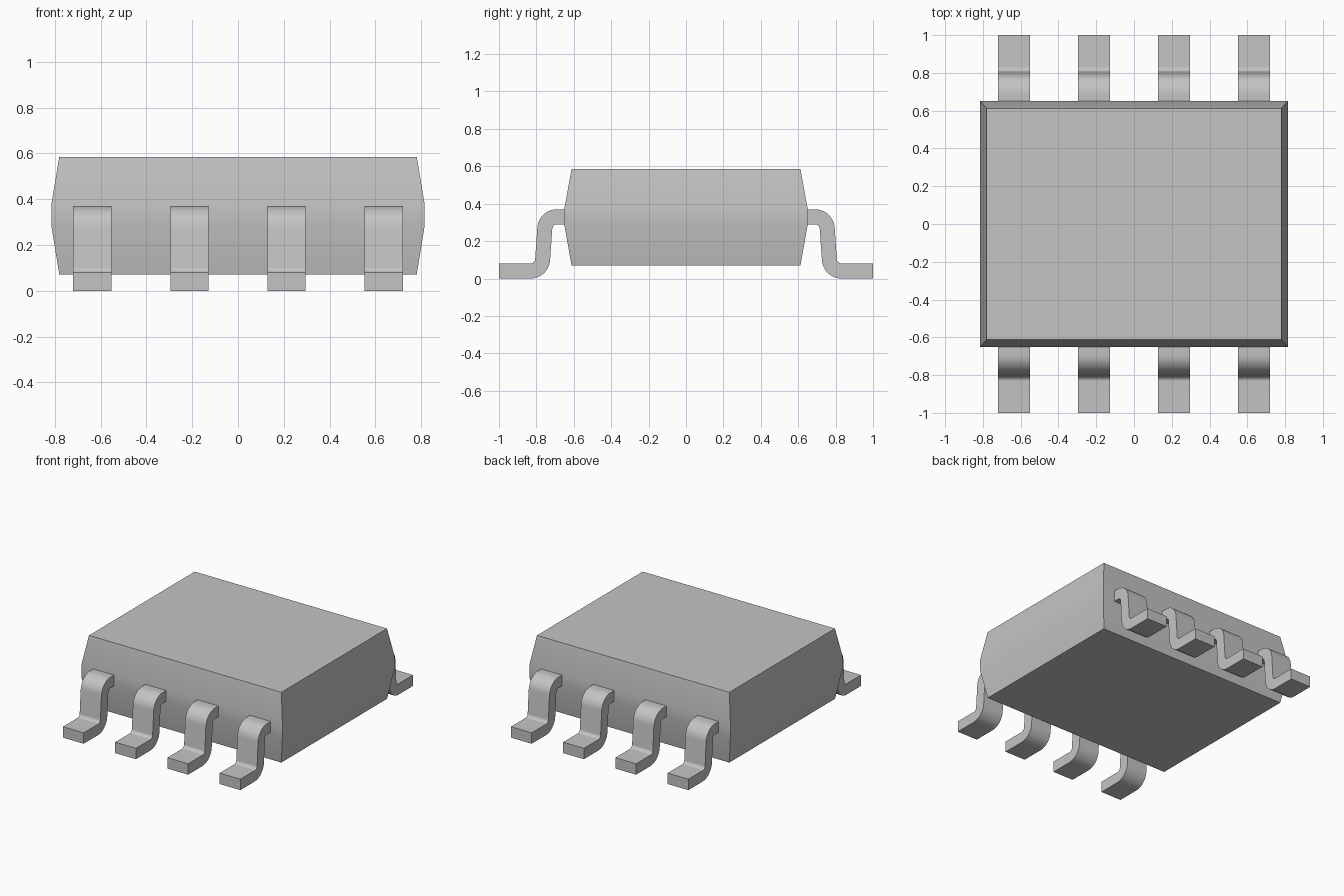
import bpy, bmesh, math

if "Cube" in bpy.data.objects:
    bpy.data.objects.remove(bpy.data.objects["Cube"])

grey = bpy.data.materials.new("plain grey")
grey.diffuse_color = (0.55, 0.55, 0.55, 1)
grey.use_nodes = True
grey.node_tree.nodes["Principled BSDF"].inputs["Base Color"].default_value = grey.diffuse_color


def make_object(name, bm):
    bmesh.ops.recalc_face_normals(bm, faces=bm.faces)
    mesh = bpy.data.meshes.new(name)
    bm.to_mesh(mesh)
    bm.free()
    mesh.materials.append(grey)
    ob = bpy.data.objects.new(name, mesh)
    bpy.context.collection.objects.link(ob)
    bpy.ops.object.select_all(action='DESELECT')
    ob.select_set(True)
    bpy.context.view_layer.objects.active = ob
    bpy.ops.object.shade_smooth_by_angle(angle=math.radians(30))
    return ob


def arc(center, radius, start, end, steps=10):
    angles = [math.radians(start + (end - start) * i / steps) for i in range(steps + 1)]
    return [(center[0] + radius * math.cos(a), center[1] + radius * math.sin(a)) for a in angles]


# Body: stacked rectangles, widest around the middle band
bm = bmesh.new()
rings = []
for z, hx, hy in [(0.07, 0.78, 0.612), (0.285, 0.815, 0.65),
                  (0.375, 0.815, 0.65), (0.585, 0.78, 0.612)]:
    rings.append([bm.verts.new((sx * hx, sy * hy, z))
                  for sx, sy in ((-1, -1), (1, -1), (1, 1), (-1, 1))])
for low, high in zip(rings, rings[1:]):
    for i in range(4):
        j = (i + 1) % 4
        bm.faces.new((low[i], low[j], high[j], high[i]))
bm.faces.new(rings[0])
bm.faces.new(rings[-1])
make_object("chip_body", bm)

# Lead profile in (y, z): two bends joined by a slightly slanted leg
SLANT, OUTER, INNER = 4, 0.105, 0.025
upper = (0.69, 0.265)
lower = (0.8315, 0.105)
profile = [(0.64, 0.37)]
profile += arc(upper, OUTER, 90, SLANT)
profile += arc(lower, INNER, 180 + SLANT, 270)
profile += [(1.0, 0.08), (1.0, 0.0)]
profile += arc(lower, OUTER, 270, 180 + SLANT)
profile += arc(upper, INNER, SLANT, 90)
profile += [(0.64, 0.29)]


def make_lead(name, x, side, width=0.168):
    bm = bmesh.new()
    face = bm.faces.new([bm.verts.new((x - width / 2, side * y, z)) for y, z in profile])
    new = bmesh.ops.extrude_face_region(bm, geom=[face], use_keep_orig=True)["geom"]
    bmesh.ops.translate(bm, vec=(width, 0, 0),
                        verts=[v for v in new if isinstance(v, bmesh.types.BMVert)])
    make_object(name, bm)


# Four leads on the front and four on the back
for side, label in ((-1, "front"), (1, "back")):
    for i in range(4):
        make_lead(f"{label}_lead_{i + 1}", (i - 1.5) * 0.4235, side)
